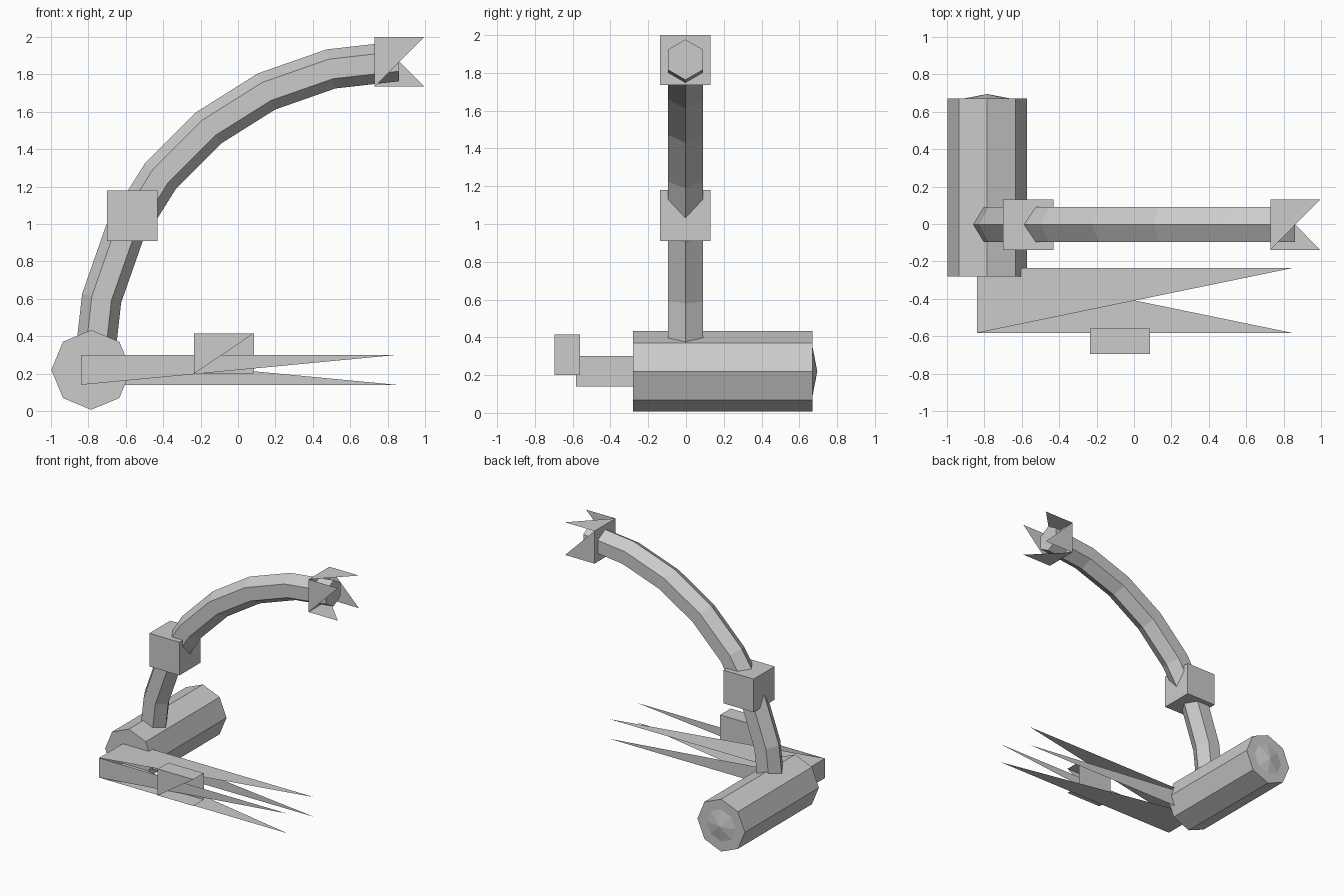
import bpy
from math import cos, sin, pi

if "Cube" in bpy.data.objects:
    bpy.data.objects.remove(bpy.data.objects["Cube"])


def make_mesh(name, verts, faces):
    me = bpy.data.meshes.new(name)
    me.from_pydata(verts, [], faces)
    me.update()
    ob = bpy.data.objects.new(name, me)
    bpy.context.collection.objects.link(ob)
    return ob


def loft(name, rings, tip=None):
    """Join equal rings with quads, cap the start, cap or point the end."""
    n = len(rings[0])
    verts = [v for ring in rings for v in ring]
    faces = [(r * n + i, r * n + (i + 1) % n, (r + 1) * n + (i + 1) % n, (r + 1) * n + i)
             for r in range(len(rings) - 1) for i in range(n)]
    faces.append(tuple(reversed(range(n))))
    last = (len(rings) - 1) * n
    if tip:
        verts.append(tip)
        faces += [(last + i, last + (i + 1) % n, len(verts) - 1) for i in range(n)]
    else:
        faces.append(tuple(range(last, last + n)))
    return make_mesh(name, verts, faces)


def box(name, lo, hi, faces):
    """Corner index = 4*x + 2*y + z, where 0 is the low side and 1 the high side."""
    verts = [(x, y, z) for x in (lo[0], hi[0]) for y in (lo[1], hi[1]) for z in (lo[2], hi[2])]
    return make_mesh(name, verts, faces)


LEFT, RIGHT = (0, 1, 3, 2), (4, 6, 7, 5)
FRONT, BACK = (0, 4, 5, 1), (2, 3, 7, 6)
BOTTOM, TOP = (0, 2, 6, 4), (1, 5, 7, 3)
# open end with one pointed triangle per side, one for each tip
CLAW = [LEFT, (0, 5, 1), (2, 3, 6), (1, 7, 3), (0, 2, 4)]

# octagonal base roller with a shallow point at the back
CX, CZ = -0.785, 0.22


def octagon(y, r):
    return [(CX + r * sin(k * pi / 4), y, CZ + r * cos(k * pi / 4)) for k in range(8)]


loft("base_roller", [octagon(-0.28, 0.213), octagon(0.67, 0.213), octagon(0.67, 0.13)],
     (CX, 0.695, CZ))

# hexagonal arm swept along a quarter circle
rings = []
for s in range(8):
    a = s * pi / 14
    ring = []
    for k in range(6):
        t = k * pi / 3
        rad = 1.63 + 0.107 * cos(t)
        ring.append((0.86 - rad * cos(a), -0.003 - 0.107 * sin(t), 0.24 + rad * sin(a)))
    rings.append(ring)
loft("curved_arm", rings)

# elbow block and clawed head at the end of the arm
box("elbow_block", (-0.70, -0.138, 0.91), (-0.43, 0.131, 1.18),
    [LEFT, RIGHT, FRONT, BACK, BOTTOM, TOP])
box("claw_head", (0.73, -0.138, 1.735), (0.995, 0.131, 2.0), CLAW)

# long pointed fingers along the front
box("long_fingers", (-0.84, -0.583, 0.14), (0.85, -0.235, 0.30), CLAW)

# small open box in front of the fingers
box("small_box", (-0.235, -0.695, 0.20), (0.085, -0.56, 0.415),
    [LEFT, BACK, BOTTOM, TOP, (0, 5, 1)])
